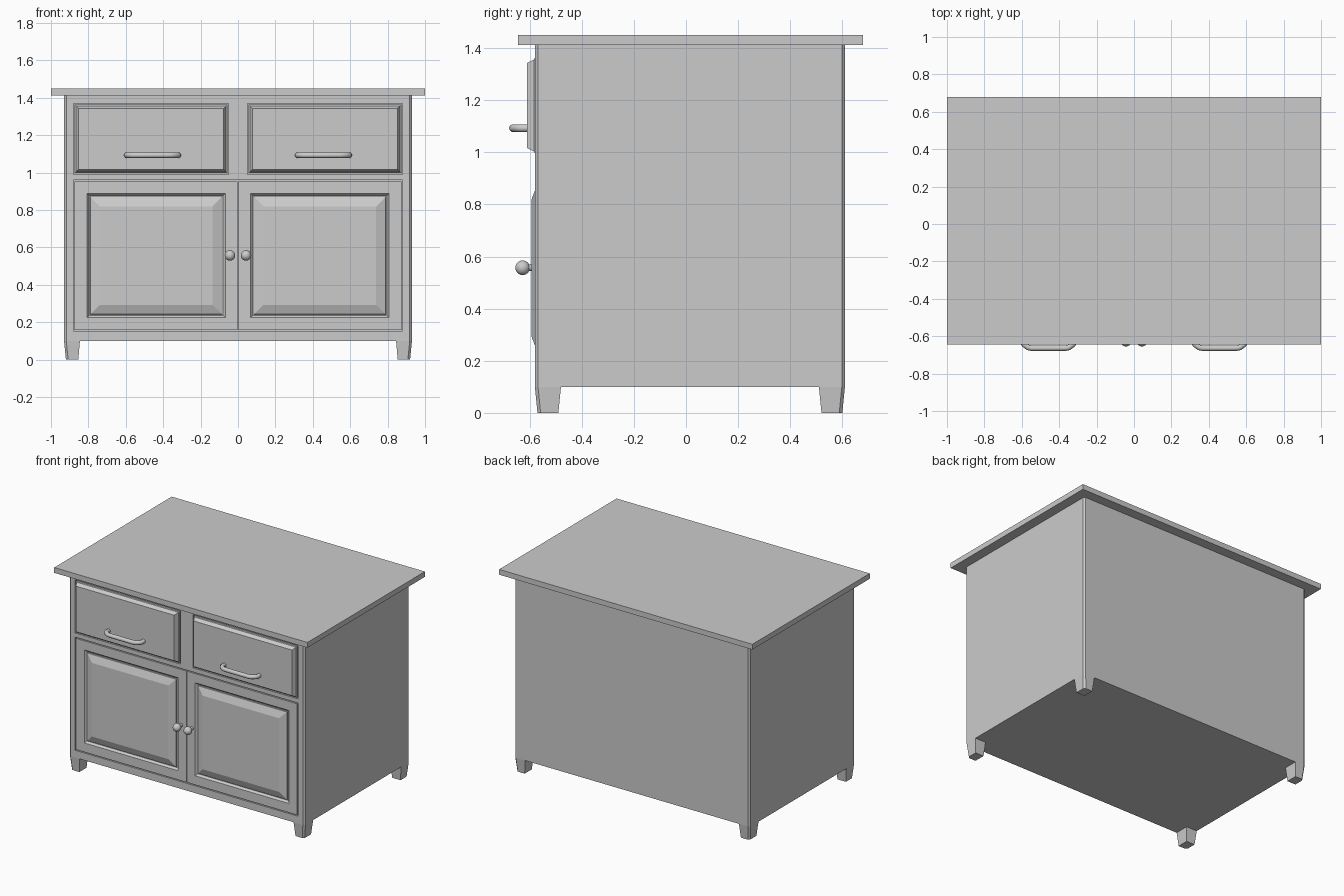
import bpy, bmesh
from mathutils import Vector

if "Cube" in bpy.data.objects:
    bpy.data.objects.remove(bpy.data.objects["Cube"])

FRONT, BACK, HALF_W, BASE = -0.58, 0.61, 0.93, 0.10


def finish(bm, name):
    bmesh.ops.recalc_face_normals(bm, faces=bm.faces[:])
    me = bpy.data.meshes.new(name)
    bm.to_mesh(me)
    bm.free()
    ob = bpy.data.objects.new(name, me)
    bpy.context.collection.objects.link(ob)
    return ob


def box_bm(lo, hi):
    bm = bmesh.new()
    bmesh.ops.create_cube(bm, size=1)
    for v in bm.verts:
        v.co = Vector([lo[i] + (v.co[i] + 0.5) * (hi[i] - lo[i]) for i in range(3)])
    return bm


def panel(name, lo, hi, steps):
    """Box whose front face is stepped by (inset, outward depth) pairs."""
    bm = box_bm(lo, hi)
    bm.normal_update()
    face = min(bm.faces, key=lambda f: f.calc_center_median().y)
    for inset, depth in steps:
        if inset:
            bmesh.ops.inset_region(bm, faces=[face], thickness=inset, use_even_offset=True)
        for v in face.verts:
            v.co.y -= depth
    return finish(bm, name)


def chamfer_loop(bm, x0, x1, y0, y1, z, c, corners):
    """Rectangle outline at height z with selected corners cut off."""
    pts = []
    for i, (x, y) in enumerate([(x0, y0), (x1, y0), (x1, y1), (x0, y1)]):
        if i not in corners:
            pts.append((x, y))
            continue
        sx, sy = (1 if x == x0 else -1), (1 if y == y0 else -1)
        a, b = (x + sx * c, y), (x, y + sy * c)
        pts += [b, a] if i in (0, 2) else [a, b]
    return [bm.verts.new((x, y, z)) for x, y in pts]


def prism(name, low, high):
    """low/high: (x0, x1, y0, y1, z, chamfer, corners)."""
    bm = bmesh.new()
    a, b = chamfer_loop(bm, *low), chamfer_loop(bm, *high)
    bm.faces.new(a)
    bm.faces.new(b)
    for i in range(len(a)):
        j = (i + 1) % len(a)
        bm.faces.new((a[i], a[j], b[j], b[i]))
    return finish(bm, name)


# Cabinet body with chamfered corners
allc = (0, 1, 2, 3)
body = prism("cabinet_body", (-HALF_W, HALF_W, FRONT, BACK, BASE, 0.012, allc),
             (-HALF_W, HALF_W, FRONT, BACK, 1.415, 0.012, allc))

# Shallow openings for the drawers and doors
openings = [((-0.88, 0.99), (-0.05, 1.37)), ((0.05, 0.99), (0.88, 1.37)),
            ((-0.88, 0.152), (0.88, 0.96))]
for i, ((x0, z0), (x1, z1)) in enumerate(openings):
    cut = finish(box_bm((x0, FRONT - 0.05, z0), (x1, FRONT + 0.02, z1)), f"opening_cutter_{i}")
    mod = body.modifiers.new("opening", 'BOOLEAN')
    mod.object = cut
    mod.operation = 'DIFFERENCE'
    mod.solver = 'EXACT'
    cut.hide_render = True
    cut.hide_set(True)

# Worktop
finish(box_bm((-1, -0.645, 1.412), (1, 0.68, 1.45)), "worktop")

# Tapered feet
for sx, side in ((-1, "left"), (1, "right")):
    for front in (True, False):
        def outline(z, t, thick_x, thick_y):
            xo, xi = sx * (HALF_W - t), sx * (HALF_W - t - thick_x)
            y0 = FRONT + t if front else BACK - t - thick_y
            corner = {(-1, True): 0, (1, True): 1, (1, False): 2, (-1, False): 3}[(sx, front)]
            return (min(xo, xi), max(xo, xi), y0, y0 + thick_y, z, 0.012, (corner,))
        prism(f"{'front' if front else 'back'}_{side}_foot",
              outline(0, 0.01, 0.066, 0.08), outline(BASE, 0, 0.085, 0.10))

for s, side in ((-1, "left"), (1, "right")):
    # Drawer front with sloped border
    xs = sorted((s * 0.057, s * 0.873))
    panel(f"{side}_drawer", (xs[0], FRONT, 0.997), (xs[1], FRONT + 0.02, 1.363),
          [(0.006, 0.003), (0.014, 0.027)])

    # Door with grooved frame and raised centre panel
    xs = sorted((s * 0.002, s * 0.873))
    panel(f"{side}_door", (xs[0], FRONT, 0.159), (xs[1], FRONT + 0.02, 0.953),
          [(0.065, 0), (0.012, -0.014), (0.006, 0), (0.001, 0.008), (0.05, 0.019)])

    # Drawer pull
    cu = bpy.data.curves.new(f"{side}_drawer_pull", 'CURVE')
    cu.dimensions = '3D'
    cu.bevel_depth = 0.015
    cu.bevel_resolution = 3
    cu.use_fill_caps = True
    half = [(0.138, -0.60), (0.138, -0.632), (0.131, -0.644), (0.11, -0.66), (0.09, -0.664)]
    path = [(-x, y) for x, y in half] + half[::-1]
    sp = cu.splines.new('POLY')
    sp.points.add(len(path) - 1)
    for p, (x, y) in zip(sp.points, path):
        p.co = (s * 0.457 + x, y, 1.093, 1)
    bpy.context.collection.objects.link(bpy.data.objects.new(cu.name, cu))

    # Door knob and its stem
    bpy.ops.mesh.primitive_uv_sphere_add(segments=24, ring_count=12, radius=0.028,
                                         location=(s * 0.043, -0.627, 0.557))
    knob = bpy.context.object
    knob.name = f"{side}_door_knob"
    bpy.ops.object.shade_smooth()
    bpy.ops.mesh.primitive_cylinder_add(vertices=16, radius=0.012, depth=0.04,
                                        location=(s * 0.043, -0.595, 0.557),
                                        rotation=(1.570796, 0, 0))
    bpy.context.object.name = f"{side}_knob_stem"
    bpy.ops.object.shade_smooth_by_angle()
